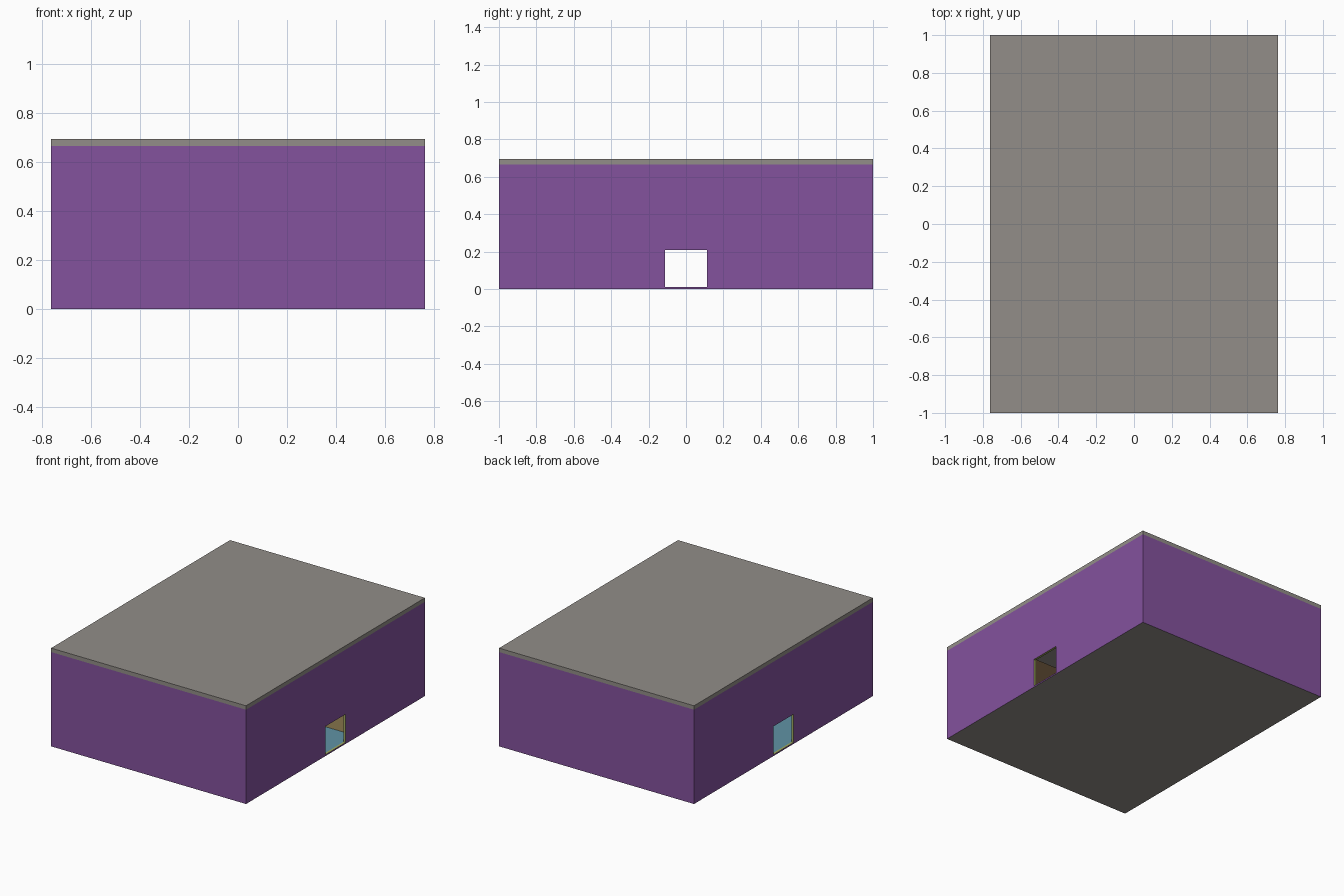
import bpy, bmesh

if "Cube" in bpy.data.objects:
    bpy.data.objects.remove(bpy.data.objects["Cube"])

W, L = 0.763, 1.0          # half width, half length
WALL, ROOF = 0.667, 0.695  # wall top, roof top
T, FL = 0.016, 0.01        # wall thickness, floor thickness
DOOR_Y, DOOR_Z = 0.113, 0.21


def material(name, rgb):
    m = bpy.data.materials.new(name)
    lin = [(c / 255 / 12.92) if c < 10 else ((c / 255 + 0.055) / 1.055) ** 2.4 for c in rgb]
    m.diffuse_color = (*lin, 1)
    m.use_nodes = True
    m.node_tree.nodes["Principled BSDF"].inputs["Base Color"].default_value = m.diffuse_color
    return m


PURPLE = material("purple_render", (132, 82, 158))
GREY = material("warm_grey", (146, 141, 136))
BLUE = material("blue_floor", (96, 147, 165))
TAN = material("tan_wall", (165, 145, 95))
OLIVE = material("olive_lining", (160, 170, 95))
BROWN = material("brown_wall", (90, 70, 48))


def finish(name, bm, mats, pick):
    """Make the object; pick(normal, centre) gives each face its material index."""
    bmesh.ops.recalc_face_normals(bm, faces=bm.faces[:])
    bm.normal_update()
    for f in bm.faces:
        f.material_index = pick(f.normal, f.calc_center_median())
    me = bpy.data.meshes.new(name)
    bm.to_mesh(me)
    bm.free()
    for m in mats:
        me.materials.append(m)
    ob = bpy.data.objects.new(name, me)
    bpy.context.collection.objects.link(ob)


def box(name, lo, hi, mats, pick=lambda n, c: 0):
    bm = bmesh.new()
    bmesh.ops.create_cube(bm, size=1)
    for v in bm.verts:
        v.co = [l if c < 0 else h for c, l, h in zip(v.co, lo, hi)]
    finish(name, bm, mats, pick)


# Roof slab and floor (blue on top, grey underneath)
box("roof", (-W, -L, WALL), (W, L, ROOF), [GREY])
box("floor", (-W + T, -L + T, 0), (W - T, L - T, FL), [GREY, BLUE],
    lambda n, c: 1 if n.z > 0.5 else 0)

# Front and back walls: purple outside, tan inside, grey base
for name, s in (("front_wall", -1), ("back_wall", 1)):
    a, b = sorted((s * L, s * (L - T)))
    box(name, (-W, a, 0), (W, b, WALL), [PURPLE, TAN, GREY],
        lambda n, c, s=s: 2 if n.z < -0.5 else 1 if n.y * s < -0.5 else 0)

# Side walls with a doorway notch, lined in olive, and a threshold strip
notch = [(-L, 0), (-DOOR_Y, 0), (-DOOR_Y, DOOR_Z), (DOOR_Y, DOOR_Z),
         (DOOR_Y, 0), (L, 0), (L, WALL), (-L, WALL)]
for name, s in (("left", -1), ("right", 1)):
    def pick(n, c, s=s):
        if abs(c.y) < DOOR_Y + 0.01 and abs(n.x) < 0.5 and c.z < DOOR_Z + 0.01:
            return 3
        return 2 if n.z < -0.5 else 1 if n.x * s < -0.5 else 0
    bm = bmesh.new()
    f = bm.faces.new([bm.verts.new((s * W, y, z)) for y, z in notch])
    ext = bmesh.ops.extrude_face_region(bm, geom=[f])["geom"]
    inner = [v for v in ext if isinstance(v, bmesh.types.BMVert)]
    bmesh.ops.translate(bm, verts=inner, vec=(-s * T, 0, 0))
    finish(name + "_wall", bm, [PURPLE, TAN, GREY, OLIVE], pick)
    a, b = sorted((s * W, s * (W - T)))
    box(name + "_threshold", (a, -DOOR_Y, 0), (b, DOOR_Y, FL), [PURPLE, OLIVE, GREY],
        lambda n, c: 1 if n.z > 0.5 else 2 if n.z < -0.5 else 0)

# Inner partitions that close off three rooms along the right side
H, X1, Y1 = 0.55, W - T, L - T
box("front_room_wall", (-0.308, -0.555 - T, FL), (X1, -0.555, H), [BROWN])
box("front_room_end", (-0.308, -Y1, FL), (-0.308 + T, -0.555 - T, H), [BROWN])
box("back_room_wall", (-0.108, 0.557, FL), (X1, 0.557 + T, H), [TAN])
box("back_room_end", (-0.108, 0.557 + T, FL), (-0.108 + T, Y1, H), [TAN])
box("small_room_wall", (0.42, 0.235, FL), (X1, 0.235 + T, H), [TAN])
box("small_room_end", (0.42, 0.235 + T, FL), (0.42 + T, 0.557, H), [TAN])
